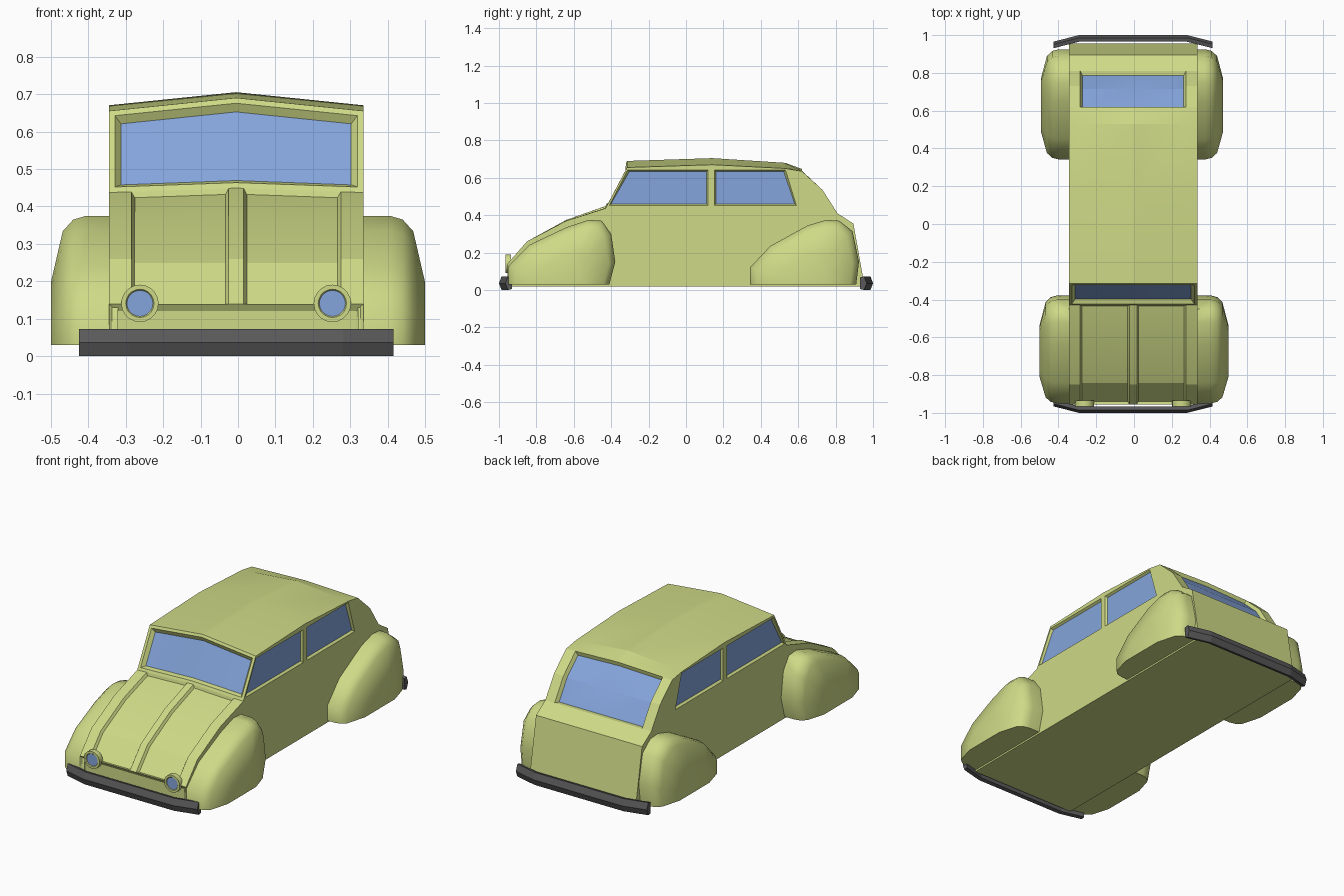
import bpy, bmesh, math
from mathutils import Matrix

cube = bpy.data.objects.get("Cube")
if cube:
    bpy.data.objects.remove(cube, do_unlink=True)


def material(name, color):
    m = bpy.data.materials.new(name)
    m.use_nodes = True
    m.diffuse_color = (*color, 1)
    m.node_tree.nodes["Principled BSDF"].inputs["Base Color"].default_value = (*color, 1)
    return m


PAINT = material("lime_paint", (0.62, 0.70, 0.24))
GLASS = material("blue_glass", (0.235, 0.376, 0.716))
RUBBER = material("dark_grey", (0.1, 0.1, 0.1))


def loft(bm, rings):
    """Bridge closed rings, cap the ends, return side faces as [ring][segment]."""
    rows = [[bm.verts.new(p) for p in ring] for ring in rings]
    n = len(rows[0])
    grid = [[bm.faces.new((a[j], a[(j + 1) % n], b[(j + 1) % n], b[j])) for j in range(n)]
            for a, b in zip(rows, rows[1:])]
    bm.faces.new(rows[0])
    bm.faces.new(rows[-1])
    bmesh.ops.recalc_face_normals(bm, faces=bm.faces)
    bm.normal_update()
    return grid


def finish(bm, name, mats, smooth=None):
    me = bpy.data.meshes.new(name)
    bm.to_mesh(me)
    bm.free()
    ob = bpy.data.objects.new(name, me)
    bpy.context.scene.collection.objects.link(ob)
    for m in mats:
        me.materials.append(m)
    if smooth:
        bpy.ops.object.select_all(action='DESELECT')
        ob.select_set(True)
        bpy.context.view_layer.objects.active = ob
        bpy.ops.object.shade_smooth_by_angle(angle=math.radians(smooth))
    return ob


def solid(name, rings, mat, smooth=None):
    bm = bmesh.new()
    loft(bm, rings)
    return finish(bm, name, [mat], smooth)


def recess(bm, faces, width, depth, glass=False):
    bmesh.ops.inset_region(bm, faces=faces, thickness=width, depth=-depth, use_even_offset=True)
    bm.normal_update()
    if glass:
        for f in faces:
            f.material_index = 1


# Body: side profile as (y, z at the edge, extra height on the centre line)
MID, HALF = -0.005, 0.34
profile = [(-0.955, 0.02, 0), (-0.955, 0.14, 0), (-0.85, 0.26, 0), (-0.64, 0.37, 0.005),
           (-0.43, 0.437, 0.012), (-0.315, 0.655, 0.035), (0.14, 0.67, 0.035),
           (0.53, 0.65, 0.03), (0.62, 0.635, 0.012), (0.73, 0.535, 0), (0.81, 0.41, 0),
           (0.895, 0.355, 0), (0.955, 0.02, 0)]
columns = [MID + d for d in (-HALF, -0.28, -0.02, 0, 0.02, 0.28, HALF)]
bm = bmesh.new()
grid = loft(bm, [[(x, y, z + r * (1 - abs(x - MID) / HALF)) for y, z, r in profile]
                 for x in columns])

# Nose panel, hood panels, windshield and rear window
recess(bm, [col[0] for col in grid], 0.02, 0.012)
for c in (1, 4):
    recess(bm, grid[c][1:4], 0.009, 0.014)
windshield = [col[4] for col in grid]
recess(bm, windshield, 0.016, 0)
recess(bm, windshield, 0.016, 0.02, glass=True)
recess(bm, [f for col in grid[1:5] for f in col[8:10]], 0.012, 0.02, glass=True)
body = finish(bm, "body", [PAINT, GLASS])


# Side windows: tapered pockets with glass plates
def shrink(poly, d):
    cy = sum(p[0] for p in poly) / len(poly)
    cz = sum(p[1] for p in poly) / len(poly)
    return [(y - math.copysign(d, y - cy), z - math.copysign(d, z - cz)) for y, z in poly]


windows = {"front": [(-0.41, 0.452), (0.118, 0.452), (0.118, 0.642), (-0.312, 0.642)],
           "rear": [(0.152, 0.452), (0.59, 0.452), (0.532, 0.642), (0.152, 0.642)]}
for side, s in (("left", 1), ("right", -1)):
    wall = MID + s * HALF
    for end, poly in windows.items():
        inner = shrink(poly, 0.009)
        layers = [(-0.014, inner), (0, poly), (0.02, poly)]
        cutter = solid(f"{side}_{end}_window_cutter",
                       [[(wall + s * d, y, z) for y, z in p] for d, p in layers], PAINT)
        cutter.hide_render = True
        cutter.hide_set(True)
        mod = body.modifiers.new("window_cut", 'BOOLEAN')
        mod.operation, mod.solver, mod.object = 'DIFFERENCE', 'EXACT', cutter
        solid(f"{side}_{end}_window",
              [[(wall + s * d, y, z) for y, z in inner] for d in (-0.018, -0.012)], GLASS)

# Apply the cuts, then shade so only the gentle bends are smooth
bpy.ops.object.select_all(action='DESELECT')
body.select_set(True)
bpy.context.view_layer.objects.active = body
for mod in list(body.modifiers):
    bpy.ops.object.modifier_apply(modifier=mod.name)
bpy.ops.object.shade_smooth_by_angle(angle=math.radians(12))
for ob in [o for o in bpy.data.objects if o.name.endswith("_cutter")]:
    bpy.data.objects.remove(ob, do_unlink=True)

# Fenders: side outline shrinking towards the outer face
front_outline = [(-0.95, 0.03), (-0.95, 0.13), (-0.84, 0.24), (-0.64, 0.335), (-0.52, 0.375),
                 (-0.45, 0.37), (-0.4, 0.3), (-0.378, 0.15), (-0.41, 0.03)]
rear_outline = [(0.342, 0.03), (0.342, 0.12), (0.45, 0.235), (0.65, 0.345), (0.75, 0.375),
                (0.82, 0.37), (0.89, 0.315), (0.925, 0.15), (0.91, 0.03)]


def fender(name, outline, s, reach):
    cy = (outline[0][0] + outline[-1][0]) / 2
    layers = [(0.18, 1), (0.095, 1), (0.06, 0.97), (0.032, 0.88), (0, 0.48)]
    rings = [[(s * (reach - d), cy + (y - cy) * k, 0.03 + (z - 0.03) * k) for y, z in outline]
             for d, k in layers]
    # the sill keeps most of its length on the outer face
    solid(name, rings, PAINT, 50)


for side, s, rear_reach in (("left", 1, 0.472), ("right", -1, 0.493)):
    fender(f"{side}_front_fender", front_outline, s, 0.5)
    fender(f"{side}_rear_fender", rear_outline, s, rear_reach)

# Bumpers: ridged bar with swept-back ends
section = [(0, 0.036), (0.014, 0.073), (0.035, 0.068), (0.035, 0.005), (0.014, 0)]
sweep = [(-0.42, 0.034), (-0.285, 0), (0.285, 0), (0.42, 0.034)]
for end, s in (("front", -1), ("rear", 1)):
    solid(f"{end}_bumper", [[(MID + x, s * (1 - back - d), z) for d, z in section]
                            for x, back in sweep], RUBBER)

# Headlights: short drums with sunken lenses
for side, s in (("left", 1), ("right", -1)):
    bm = bmesh.new()
    bmesh.ops.create_cone(bm, cap_ends=True, segments=20, radius1=0.05, radius2=0.05, depth=0.03,
                          matrix=Matrix.Translation((MID + s * 0.257, -0.95, 0.141))
                          @ Matrix.Rotation(math.pi / 2, 4, 'X'))
    bm.normal_update()
    lens = min(bm.faces, key=lambda f: f.normal.y)
    recess(bm, [lens], 0.012, 0)
    recess(bm, [lens], 0.003, 0.004, glass=True)
    finish(bm, f"{side}_headlight", [PAINT, GLASS], 30)
